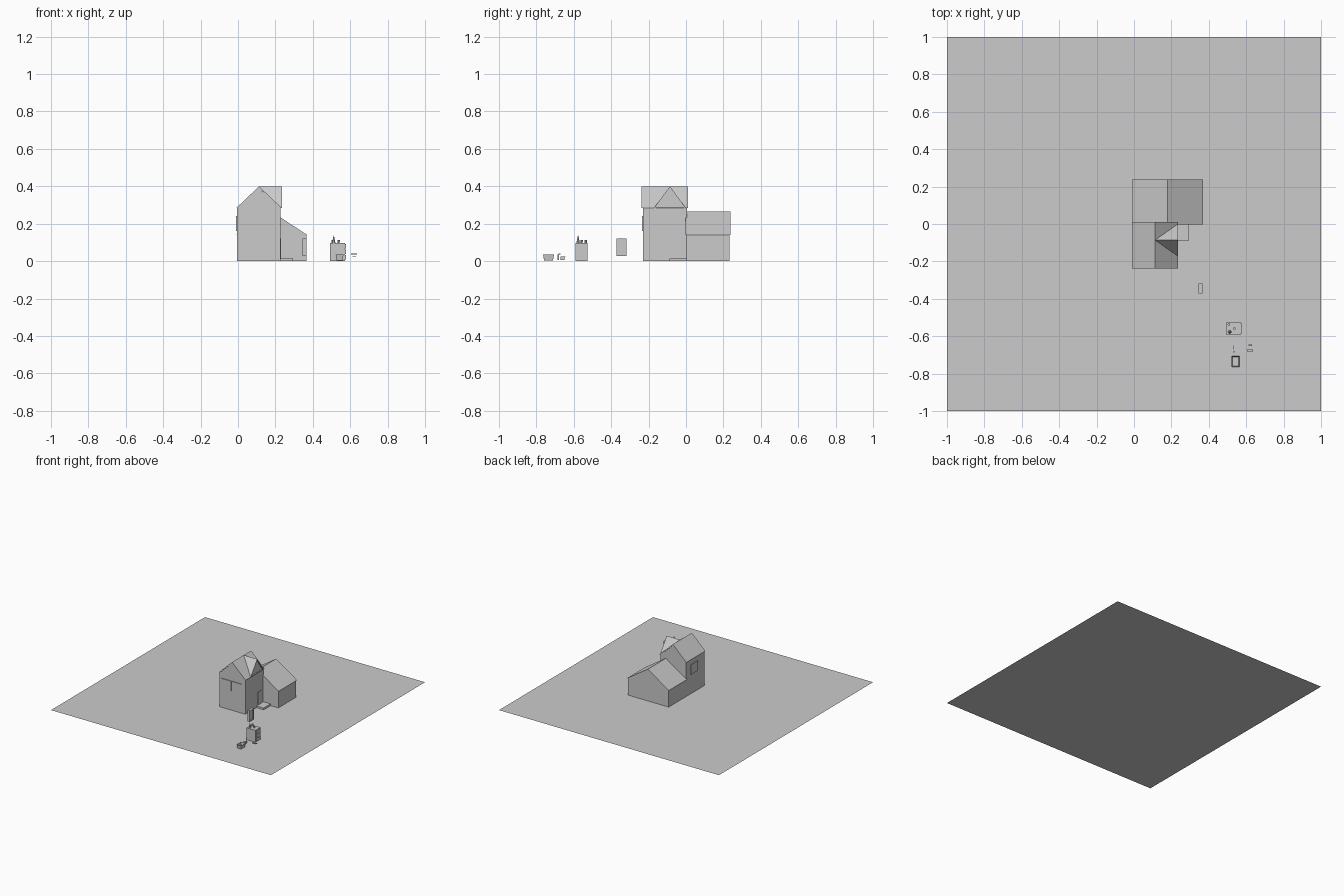
import bpy, bmesh, math
from mathutils import Vector

if "Cube" in bpy.data.objects:
    bpy.data.objects.remove(bpy.data.objects["Cube"])

grey = bpy.data.materials.new("plain_grey")
grey.use_nodes = True
grey.diffuse_color = (0.6, 0.6, 0.6, 1)
grey.node_tree.nodes["Principled BSDF"].inputs["Base Color"].default_value = (0.6, 0.6, 0.6, 1)


def finish(name, bm):
    bmesh.ops.recalc_face_normals(bm, faces=bm.faces)
    mesh = bpy.data.meshes.new(name)
    bm.to_mesh(mesh)
    bm.free()
    mesh.materials.append(grey)
    obj = bpy.data.objects.new(name, mesh)
    bpy.context.collection.objects.link(obj)
    return obj


def box(name, x, y, z, flare=1.0):
    """Box from three (low, high) ranges; flare scales the top outline."""
    bm = bmesh.new()
    bmesh.ops.create_cube(bm, size=1)
    for v in bm.verts:
        f = flare if v.co.z > 0 else 1
        v.co = Vector([(r[0] + r[1]) / 2 + c * (r[1] - r[0]) * s
                       for r, c, s in zip((x, y, z), v.co, (f, f, 1))])
    return finish(name, bm)


def prism(name, profile, low, high, axis="y"):
    """Extrude a (side, height) profile along x or y."""
    bm = bmesh.new()
    place = (lambda a, z: (a, low, z)) if axis == "y" else (lambda a, z: (low, a, z))
    face = bm.faces.new([bm.verts.new(place(a, z)) for a, z in profile])
    new = bmesh.ops.extrude_face_region(bm, geom=[face])["geom"]
    step = Vector((0, high - low, 0) if axis == "y" else (high - low, 0, 0))
    bmesh.ops.translate(bm, vec=step, verts=[g for g in new if isinstance(g, bmesh.types.BMVert)])
    return finish(name, bm)


def roof(name, left, right, eave, ridge, low, high, thick=0.01, axis="y"):
    mid = (left + right) / 2
    prism(name, [(left, eave), (mid, ridge), (right, eave),
                 (right - thick, eave), (mid, ridge - thick), (left + thick, eave)], low, high, axis)


def gabled_body(name, left, right, eave, ridge, low, high):
    prism(name, [(left, 0), (right, 0), (right, eave),
                 ((left + right) / 2, ridge), (left, eave)], low, high)


def cone(name, x, y, z, height, r1, r2, sides=8):
    bm = bmesh.new()
    bmesh.ops.create_cone(bm, cap_ends=True, segments=sides, radius1=r1, radius2=r2, depth=height)
    bmesh.ops.translate(bm, vec=(x, y, z + height / 2), verts=bm.verts)
    return finish(name, bm)


# Ground sheet
bm = bmesh.new()
bmesh.ops.create_grid(bm, x_segments=1, y_segments=1, size=1)
finish("ground", bm)

# Tall front block with main roof and side gable
gabled_body("tower_walls", -0.005, 0.228, 0.283, 0.39, -0.23, 0.005)
roof("tower_roof", -0.01, 0.235, 0.283, 0.4, -0.237, 0.01)
prism("side_gable", [(-0.17, 0.283), (-0.003, 0.283), (-0.086, 0.39)], 0.11, 0.23, "x")
roof("side_gable_roof", -0.172, 0, 0.283, 0.4, 0.112, 0.235, axis="x")

# Low rear block
gabled_body("rear_walls", -0.005, 0.365, 0.143, 0.258, 0.002, 0.232)
roof("rear_roof", -0.01, 0.37, 0.14, 0.265, -0.002, 0.238)

# Doorstep and openings
box("doorstep", (0.228, 0.295), (-0.088, 0.003), (0, 0.015))
for i, x in enumerate((0.015, 0.107)):
    box(f"front_window_{i + 1}", (x, x + 0.088), (-0.236, -0.23), (0.16, 0.24))
box("left_window", (-0.011, -0.005), (-0.14, -0.05), (0.16, 0.24))
box("house_door", (0.228, 0.231), (-0.07, -0.015), (0.015, 0.12))

# Loose framed panel: four rails around a thin sheet
px, py, pz = (0.346, 0.366), (-0.372, -0.317), (0.027, 0.12)
rail = 0.008
for i, y in enumerate((py[0], py[1] - rail)):
    box(f"panel_stile_{i + 1}", px, (y, y + rail), pz)
for i, z in enumerate((pz[0], pz[1] - rail)):
    box(f"panel_rail_{i + 1}", px, py, (z, z + rail))
box("panel_sheet", (0.351, 0.361), py, pz)

# Cabinet with drawer fronts and items on top
box("cabinet", (0.492, 0.573), (-0.592, -0.527), (0, 0.098))
for i in range(3):
    z = 0.008 + i * 0.03
    box(f"drawer_{i + 1}", (0.573, 0.577), (-0.586, -0.533), (z, z + 0.024))
cone("pointed_bottle", 0.512, -0.577, 0.098, 0.04, 0.009, 0.001)
cone("small_jar", 0.507, -0.537, 0.098, 0.016, 0.007, 0.007)
cone("small_cup", 0.538, -0.558, 0.098, 0.016, 0.005, 0.007)

# Open flared tub: inset the top face and push it down
tub = box("tub", (0.526, 0.56), (-0.759, -0.711), (0.004, 0.035), 1.22)
bm = bmesh.new()
bm.from_mesh(tub.data)
top = max(bm.faces, key=lambda f: f.calc_center_median().z)
bmesh.ops.inset_region(bm, faces=[top], thickness=0.007)
bmesh.ops.translate(bm, vec=(0, 0, -0.022), verts=top.verts)
bm.to_mesh(tub.data)
bm.free()

# Small loose plates
box("upright_plate", (0.531, 0.535), (-0.67, -0.65), (0.005, 0.025))
box("long_plate", (0.604, 0.637), (-0.682, -0.67), (0.035, 0.04))
box("short_plate", (0.612, 0.63), (-0.652, -0.645), (0.022, 0.026))
box("upright_post", (0.533, 0.537), (-0.688, -0.68), (0.005, 0.035))
